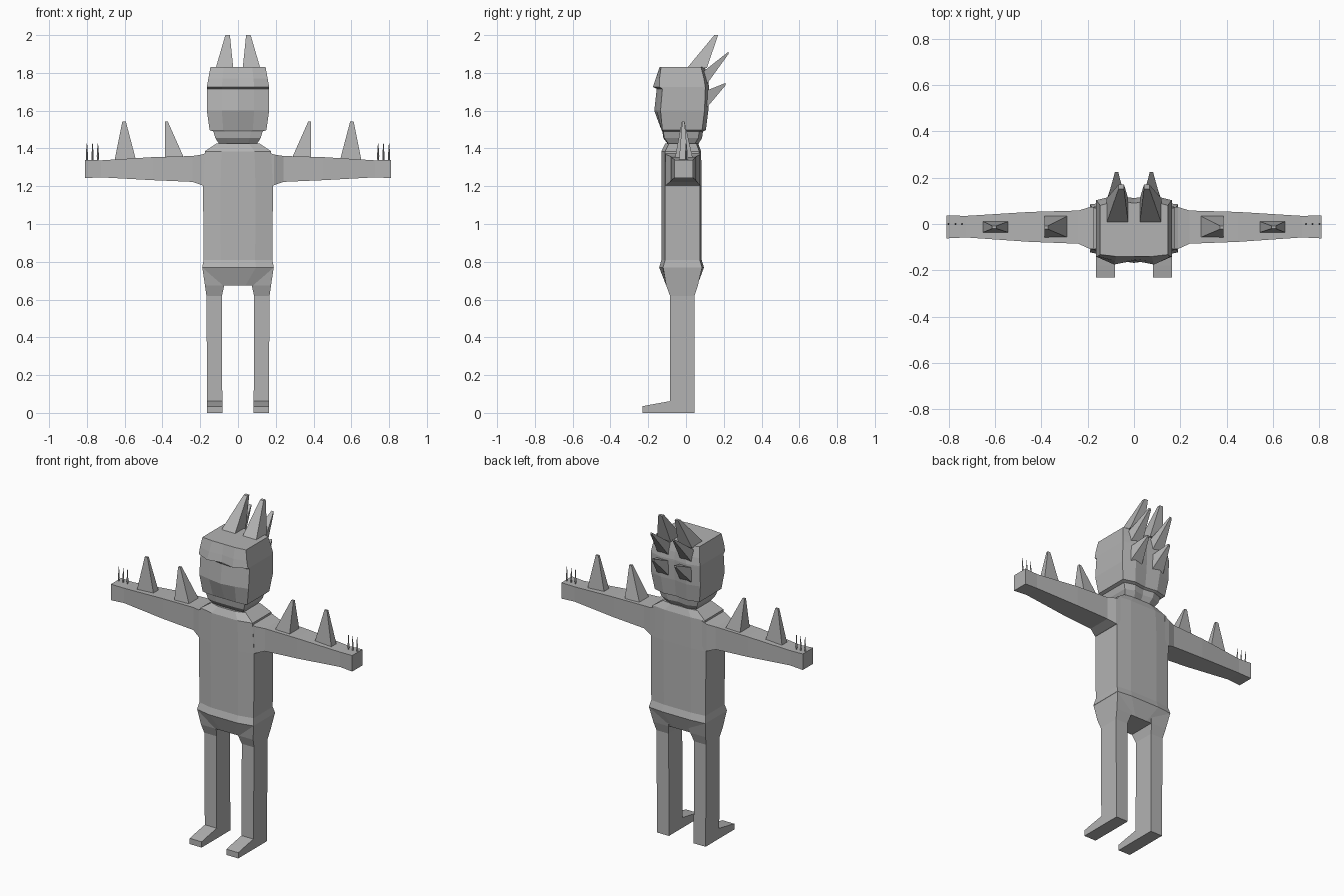
import bpy, bmesh

grey = bpy.data.materials.new("plain grey")
grey.diffuse_color = (0.45, 0.45, 0.45, 1)


def loft(name, rings, mirror=False):
    """Skin a list of equal-length point rings and cap both ends."""
    bm = bmesh.new()
    loops = [[bm.verts.new(p) for p in ring] for ring in rings]
    n = len(loops[0])
    for a, b in zip(loops, loops[1:]):
        for i in range(n):
            j = (i + 1) % n
            bm.faces.new((a[i], a[j], b[j], b[i]))
    bm.faces.new(loops[0][::-1])
    bm.faces.new(loops[-1])
    bmesh.ops.recalc_face_normals(bm, faces=bm.faces)
    me = bpy.data.meshes.new(name)
    bm.to_mesh(me)
    bm.free()
    me.materials.append(grey)
    ob = bpy.data.objects.new(name, me)
    bpy.context.collection.objects.link(ob)
    if mirror:
        ob.modifiers.new("mirror", 'MIRROR')
    return ob


def rect_z(z, x0, x1, y0, y1):
    return [(x0, y0, z), (x1, y0, z), (x1, y1, z), (x0, y1, z)]


def rect_x(x, y0, y1, z0, z1):
    return [(x, y0, z0), (x, y1, z0), (x, y1, z1), (x, y0, z1)]


def body_ring(z, w, yf, yb, bow=0.02):
    """Box section with a slightly bowed front and back."""
    m = w * 0.5
    return [(-w, yf + bow, z), (-m, yf, z), (m, yf, z), (w, yf + bow, z),
            (w, yb - bow / 2, z), (m, yb, z), (-m, yb, z), (-w, yb - bow / 2, z)]


# Torso with hip bulge, waist and sloped shoulders
loft("torso", [body_ring(*r) for r in (
    (0.675, 0.08, -0.105, 0.06, 0), (0.77, 0.19, -0.142, 0.095),
    (0.81, 0.182, -0.13, 0.083), (1.20, 0.185, -0.13, 0.083),
    (1.385, 0.175, -0.13, 0.08), (1.425, 0.115, -0.11, 0.065))])

# Hips narrowing into straight legs
loft("leg", [rect_z(*r) for r in (
    (0, 0.083, 0.163, -0.085, 0.045), (0.62, 0.085, 0.167, -0.085, 0.045),
    (0.675, 0.073, 0.175, -0.105, 0.063), (0.77, 0.05, 0.189, -0.121, 0.085))], True)

# Wedge feet
loft("foot", [[(x, -0.08, 0), (x, -0.23, 0), (x, -0.23, 0.035), (x, -0.18, 0.045),
               (x, -0.085, 0.062), (x, -0.08, 0.062)] for x in (0.083, 0.163)], True)

# Arms held straight out, with a block hand
loft("arm", [rect_x(*r) for r in (
    (0.16, -0.11, 0.075, 1.20, 1.38), (0.19, -0.108, 0.073, 1.205, 1.368),
    (0.24, -0.085, 0.058, 1.223, 1.36), (0.45, -0.077, 0.052, 1.232, 1.354),
    (0.725, -0.058, 0.035, 1.247, 1.337), (0.81, -0.062, 0.037, 1.243, 1.34))], True)


# Head: z, half width, front y at side / brow / centre, back y
def head_ring(z, w, ys, ym, yc, yb):
    m = w * 0.52
    return [(-w, ys, z), (-m, ym, z), (0, yc, z), (m, ym, z), (w, ys, z),
            (w, yb - 0.02, z), (m, yb, z), (0, yb - 0.01, z), (-m, yb, z), (-w, yb - 0.02, z)]


loft("head", [head_ring(*r) for r in (
    (1.415, 0.095, -0.085, -0.09, -0.09, 0.06), (1.455, 0.12, -0.115, -0.12, -0.12, 0.085),
    (1.49, 0.13, -0.12, -0.125, -0.125, 0.09), (1.497, 0.15, -0.125, -0.13, -0.13, 0.105),
    (1.60, 0.165, -0.135, -0.155, -0.168, 0.118), (1.715, 0.165, -0.125, -0.143, -0.155, 0.122),
    (1.725, 0.165, -0.14, -0.175, -0.158, 0.122), (1.77, 0.157, -0.14, -0.16, -0.152, 0.115),
    (1.83, 0.146, -0.132, -0.14, -0.14, 0.10))])

# Spikes on top of the head, swept back
loft("crown_spike", [rect_z(1.825, 0.025, 0.118, 0.005, 0.11),
                     rect_z(2.0, 0.043, 0.067, 0.150, 0.170)], True)


# Spikes on the back of the head
def rect_y(y, x0, x1, z0, z1):
    return [(x0, y, z0), (x1, y, z0), (x1, y, z1), (x0, y, z1)]


loft("upper_back_spike", [rect_y(0.095, 0.035, 0.118, 1.72, 1.81),
                          rect_y(0.225, 0.068, 0.082, 1.90, 1.912)], True)
loft("lower_back_spike", [rect_y(0.105, 0.035, 0.118, 1.61, 1.705),
                          rect_y(0.21, 0.068, 0.082, 1.735, 1.747)], True)

# Large spikes along the arms
loft("inner_arm_spike", [rect_z(1.352, 0.287, 0.387, -0.058, 0.035),
                         rect_z(1.543, 0.372, 0.387, -0.022, -0.008)], True)
loft("outer_arm_spike", [rect_z(1.338, 0.54, 0.653, -0.037, 0.012),
                         rect_z(1.543, 0.594, 0.612, -0.020, -0.008)], True)


# Thin diamond claws on the hands
def diamond(x, z, r):
    return [(x - r, 0, z), (x, -r, z), (x + r, 0, z), (x, r, z)]


for x in (0.742, 0.77, 0.80):
    loft("hand_claw", [diamond(x, 1.33, 0.004), diamond(x, 1.36, 0.006),
                       diamond(x, 1.425, 0.0015)], True)
